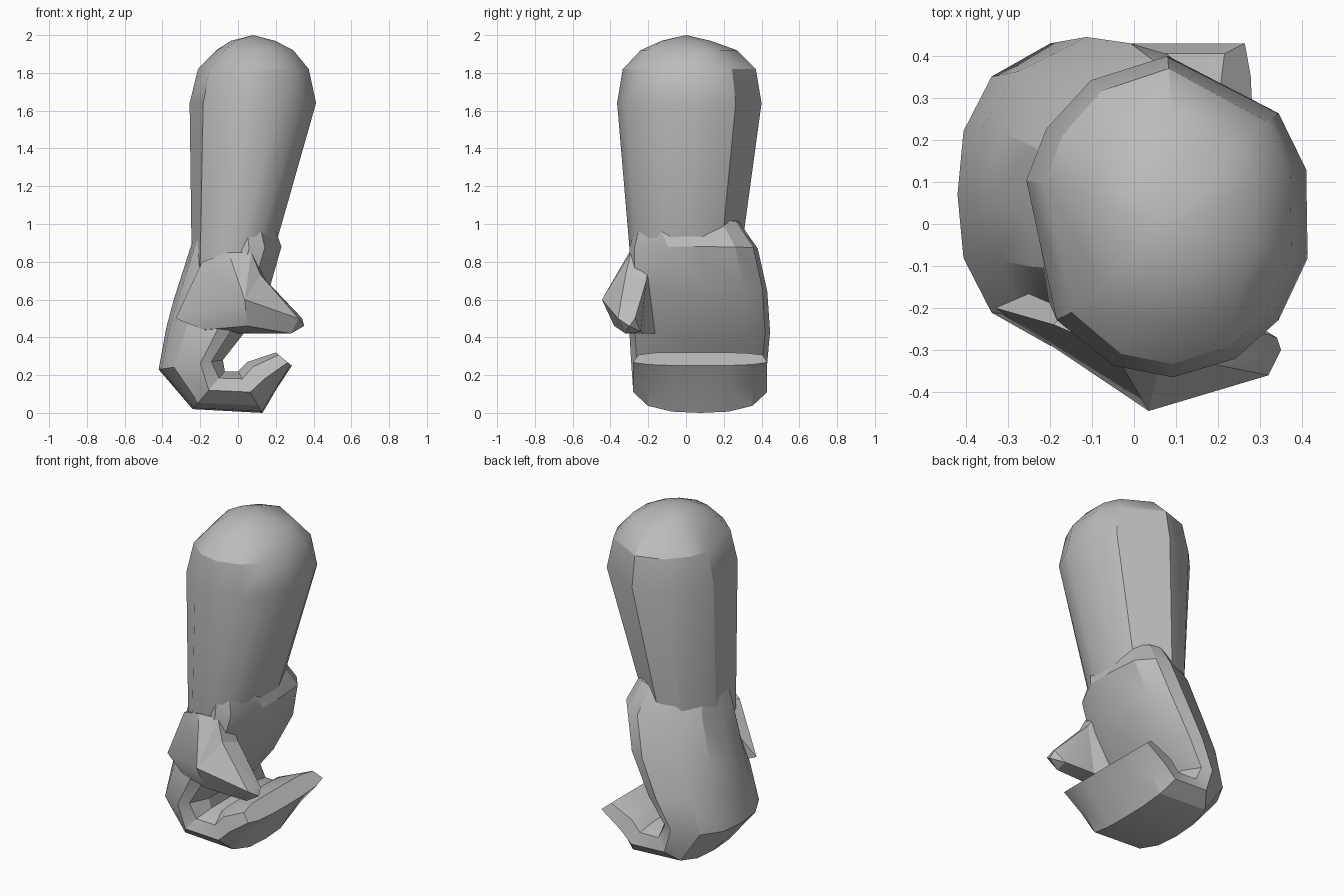
import bpy, bmesh
from math import radians, sin, cos
from mathutils import Vector

cube = bpy.data.objects.get("Cube")
if cube:
    bpy.data.objects.remove(cube)

grey = bpy.data.materials.new("plain grey")
grey.use_nodes = True
COLOR = (0.5, 0.5, 0.5, 1)
grey.diffuse_color = COLOR
grey.node_tree.nodes["Principled BSDF"].inputs["Base Color"].default_value = COLOR


def finish(name, bm, angle):
    bmesh.ops.recalc_face_normals(bm, faces=bm.faces[:])
    mesh = bpy.data.meshes.new(name)
    bm.to_mesh(mesh)
    bm.free()
    mesh.materials.append(grey)
    ob = bpy.data.objects.new(name, mesh)
    bpy.context.collection.objects.link(ob)
    bpy.ops.object.select_all(action='DESELECT')
    ob.select_set(True)
    bpy.context.view_layer.objects.active = ob
    bpy.ops.object.shade_smooth_by_angle(angle=radians(angle))
    return ob


def loft(name, rings, angle, apex=None):
    bm = bmesh.new()
    loops = [[bm.verts.new(p) for p in ring] for ring in rings]
    n = len(loops[0])
    for a, b in zip(loops, loops[1:]):
        for i in range(n):
            j = (i + 1) % n
            bm.faces.new((a[i], a[j], b[j], b[i]))
    bm.faces.new(loops[0])
    if apex:
        tip = bm.verts.new(apex)
        for i in range(n):
            bm.faces.new((loops[-1][i], loops[-1][(i + 1) % n], tip))
    else:
        bm.faces.new(loops[-1])
    return finish(name, bm, angle)


def hull(name, points, angle):
    bm = bmesh.new()
    for p in points:
        bm.verts.new(p)
    out = bmesh.ops.convex_hull(bm, input=bm.verts[:])
    loose = [v for v in bm.verts if not v.link_faces]
    bmesh.ops.delete(bm, geom=loose, context='VERTS')
    return finish(name, bm, angle)


# Forearm: tapered tube with a rounded elbow end; uneven spacing leaves one flat side
angles = [17, 40, 90, 122, 147, 167, -140, -112, -88, -62, -40, -15]
arm_rings = []
for z, x0, x1, y0, y1 in [
        (0.76, -0.25, 0.17, -0.29, 0.28),
        (1.64, -0.265, 0.425, -0.365, 0.40),
        (1.82, -0.22, 0.385, -0.335, 0.37),
        (1.92, -0.12, 0.30, -0.24, 0.27),
        (1.97, -0.04, 0.20, -0.13, 0.13)]:
    cx, cy, rx, ry = (x0 + x1) / 2, (y0 + y1) / 2, (x1 - x0) / 2, (y1 - y0) / 2
    arm_rings.append([(cx + rx * cos(radians(a)), cy + ry * sin(radians(a)), z) for a in angles])
loft("forearm", arm_rings, 30, apex=(0.08, 0, 2.0))

# Hand: one curled band; each station has outer x z, inner x z, y range, roundness, inner start
stations = [
    (-0.21, 1.00, 0.18, 1.02, -0.26, 0.28, 1.6, -0.6),
    (-0.26, 0.85, 0.23, 0.88, -0.30, 0.38, 1.6, -0.4),
    (-0.34, 0.60, 0.17, 0.67, -0.30, 0.43, 1.6, -0.4),
    (-0.38, 0.45, 0.03, 0.42, -0.30, 0.445, 1.5, -0.5),
    (-0.42, 0.23, -0.08, 0.28, -0.29, 0.43, 1.4, -0.65),
    (-0.24, 0.02, -0.07, 0.22, -0.28, 0.43, 1.0, -0.65),
    (0.13, 0.0, 0.00, 0.22, -0.28, 0.43, 1.0, -0.65),
    (0.20, 0.12, 0.05, 0.27, -0.28, 0.43, 0.8, -0.65),
    (0.285, 0.25, 0.20, 0.32, -0.28, 0.43, 0.5, -0.65)]
outer = [(0.5, 1), (0.17, 0.78), (0.03, 0.42), (0, 0)]
hand_rings = []
for ox, oz, ix, iz, y0, y1, roundness, inner_start in stations:
    a, b = Vector((ox, 0, oz)), Vector((ix, 0, iz))
    half = [(min(t * roundness, 0.65), s) for t, s in outer]
    section = half + [(t, -s) for t, s in reversed(half[:-1])]
    section += [(0.82, -0.92), (1, inner_start), (1, 0.1), (0.97, 0.65), (0.82, 0.93)]
    ring = []
    for t, s in section:
        p = a.lerp(b, t)
        p.y = (y0 + y1) / 2 + s * (y1 - y0) / 2
        ring.append(p)
    hand_rings.append(ring)
loft("curled_hand", hand_rings, 28)

# Thumb: fleshy base against the palm, then a tapering tip
knuckle = [(0.035, -0.445, 0.60), (0.05, -0.38, 0.46), (0.10, -0.22, 0.42),
           (0.15, -0.21, 0.70), (0.12, -0.32, 0.73)]
hull("thumb_base", knuckle + [
    (-0.05, -0.30, 0.85), (0.07, -0.29, 0.85), (0.06, -0.19, 0.84), (-0.19, -0.24, 0.80),
    (-0.33, -0.20, 0.50), (-0.18, -0.27, 0.44), (-0.10, -0.10, 0.42), (-0.1, -0.1, 0.8)], 25)
hull("thumb_tip", knuckle + [
    (0.35, -0.30, 0.46), (0.32, -0.36, 0.50), (0.34, -0.27, 0.50),
    (0.28, -0.32, 0.42), (0.29, -0.24, 0.43), (0.32, -0.31, 0.52)], 25)
